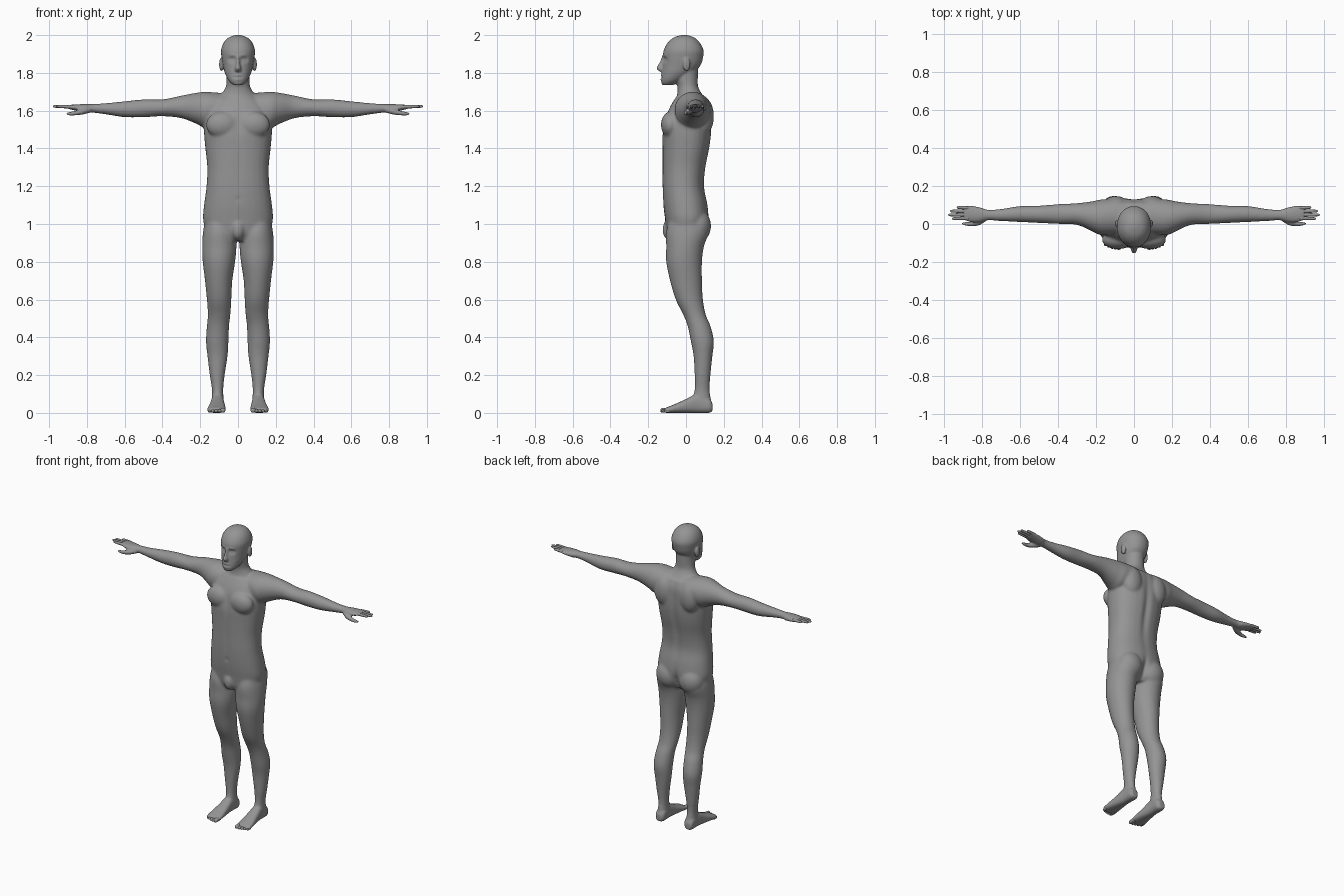
import bpy
import bmesh
from math import cos, sin, pi, exp, copysign
from mathutils import Matrix, Vector

if "Cube" in bpy.data.objects:
    bpy.data.objects.remove(bpy.data.objects["Cube"], do_unlink=True)

UNIT = 0.01  # all part sizes below are in hundredths

skin = bpy.data.materials.new("plain grey")
skin.use_nodes = True
grey = (0.3, 0.3, 0.3, 1)
skin.diffuse_color = grey
skin.node_tree.nodes["Principled BSDF"].inputs["Base Color"].default_value = grey


def catmull(rows, steps=5):
    """Smoothly interpolate between neighbouring cross-sections."""
    rows = [Vector(row) for row in rows]
    padded = [rows[0]] + rows + [rows[-1]]
    result = []
    for a, b, c, d in zip(padded, padded[1:], padded[2:], padded[3:]):
        for step in range(steps):
            t = step / steps
            result.append(b + (c - a) * (t / 2)
                          + (a * 2 - b * 5 + c * 4 - d) * (t * t / 2)
                          + (b * 3 - a - c * 3 + d) * (t * t * t / 2))
    return result + [rows[-1]]


def loft(bm, axis, rows, power=2.0, sides=28):
    """Skin rounded sections: (position, low, high, low, high) across an axis."""
    rings = []
    for pos, a0, a1, b0, b1 in catmull(rows):
        ring = []
        for i in range(sides):
            c, s = cos(2 * pi * i / sides), sin(2 * pi * i / sides)
            c = copysign(abs(c) ** (2 / power), c)
            s = copysign(abs(s) ** (2 / power), s)
            a = (a0 + a1) / 2 + c * (a1 - a0) / 2
            b = (b0 + b1) / 2 + s * (b1 - b0) / 2
            point = {"x": (pos, a, b), "y": (a, pos, b), "z": (a, b, pos)}[axis]
            ring.append(bm.verts.new(Vector(point) * UNIT))
        rings.append(ring)
    for low, high in zip(rings, rings[1:]):
        for i in range(sides):
            j = (i + 1) % sides
            bm.faces.new((low[i], low[j], high[j], high[i]))
    bm.faces.new(rings[0])
    bm.faces.new(rings[-1])


def centred_loft(bm, rows, power=2.0):
    """Loft upwards from rows of (height, half width, front, back)."""
    loft(bm, "z", [(z, -w, w, front, back) for z, w, front, back in rows], power)


def blob(bm, centre, radii):
    matrix = Matrix.Translation(Vector(centre) * UNIT) @ Matrix.Diagonal((*radii, 1 / UNIT)) 
    matrix = Matrix.LocRotScale(Vector(centre) * UNIT, None, Vector(radii) * UNIT)
    bmesh.ops.create_uvsphere(bm, u_segments=24, v_segments=16, radius=1, matrix=matrix)


def mirror(bm):
    copy = bmesh.ops.duplicate(bm, geom=bm.verts[:] + bm.edges[:] + bm.faces[:])
    verts = [item for item in copy["geom"] if isinstance(item, bmesh.types.BMVert)]
    bmesh.ops.scale(bm, vec=(-1, 1, 1), verts=verts)


def finish(bm, name):
    bmesh.ops.recalc_face_normals(bm, faces=bm.faces[:])
    mesh = bpy.data.meshes.new(name)
    bm.to_mesh(mesh)
    bm.free()
    mesh.materials.append(skin)
    mesh.shade_smooth()
    obj = bpy.data.objects.new(name, mesh)
    bpy.context.collection.objects.link(obj)
    return obj


# Paired parts, built on the left side and mirrored
body_bm = bmesh.new()
# arm and palm
loft(body_bm, "x", [
    (4, -2, 11, 160, 169), (10, -5, 13, 155, 169.5), (17, -6, 13, 151, 170),
    (22, -4, 12, 153, 169.5), (30, -.5, 11, 156, 168), (40, 0, 10.5, 157, 166),
    (50, .5, 9.7, 156.5, 166), (60, 1, 9.5, 156.5, 165), (70, 1.5, 8, 158, 164),
    (77, 2, 7.5, 159, 163.5), (81, 1, 8.7, 159, 163.5), (86, 1, 9.6, 160, 163.3),
    (90, 2.2, 9.4, 161, 163)])
# thumb
loft(body_bm, "x", [
    (78, 1.5, 5, 159, 162), (82, -.8, 3, 158, 161), (86, -1.2, 1.2, 157.5, 160),
    (89, -.8, 1.1, 157.4, 159.3), (91, -.2, .6, 158, 158.8)])
# leg
loft(body_bm, "z", [
    (104, 4, 17, -8, 10), (96, 1.5, 18.5, -10.5, 12), (88, .8, 19, -10.5, 9.5),
    (80, 1.5, 18.7, -10.5, 8.5), (70, 3, 17.5, -8.5, 8.5), (60, 3.5, 16.5, -5.5, 9),
    (52, 4, 16, -1.5, 10.5), (46, 4.7, 16.5, .8, 13), (38, 5, 17, 2.5, 14.8),
    (30, 5.5, 16.2, 4, 14), (20, 7, 15, 4.5, 13), (12, 7.8, 13.8, 4.5, 12.5),
    (5, 7.5, 14, 3, 13.5), (2, 8, 13.5, 4, 13)])
# foot
loft(body_bm, "y", [
    (14, 9, 13, 1, 5), (12, 7.5, 14, 0, 8), (6, 7.5, 14.2, 0, 10), (0, 7, 15, 0, 7.3),
    (-6, 6.5, 16, 0, 4.6), (-10, 6.5, 16.2, 0, 3), (-11.5, 7.5, 15, .2, 2.4)], 2.5)
blob(body_bm, (8.5, 6, 99), (8.5, 7.3, 9))        # buttock
blob(body_bm, (8.5, -8.3, 152.5), (8.5, 5, 7))    # chest muscle
blob(body_bm, (9.5, 9.5, 157), (7, 5.3, 10))      # shoulder blade
blob(body_bm, (8.8, .3, 184.5), (1.2, 2, 3.6))    # ear
mirror(body_bm)

# torso
centred_loft(body_bm, [
    (91, 11, -8, 7), (95, 16, -10, 10), (102, 18.5, -11, 12), (110, 18, -12, 11.5),
    (120, 16.7, -12.5, 9.7), (130, 16.3, -12.5, 10.5), (140, 17.3, -12.5, 12.5),
    (148, 18, -12.5, 13.5), (156, 18, -11, 13.5), (162, 16, -8.5, 13),
    (167, 11, -5.5, 11)], 2.3)
# neck
centred_loft(body_bm, [
    (163, 13, -6, 12), (167, 10.5, -5, 10), (170, 8, -4.5, 7.8), (173, 6.4, -4.6, 6.4),
    (178, 6, -6, 6.3), (184, 6, -6, 6.5)])
# head
centred_loft(body_bm, [
    (173.5, 2.5, -12.6, -7), (176, 5, -13.2, -2), (180, 7, -12.8, 4), (184, 8, -12.4, 7.7),
    (188, 8.7, -12.2, 9), (192, 9, -11.8, 9.3), (196, 7.6, -9.7, 7.3),
    (198.7, 5, -6.5, 4.5), (200, 1.5, -2.5, .7)], 2.1)
# nose
centred_loft(body_bm, [
    (180.5, 1.5, -13.6, -10), (182.3, 1.7, -15.6, -10), (185, 1, -14.4, -10),
    (189, .9, -12.6, -10)])
blob(body_bm, (0, -9, 97), (3.5, 3.5, 5.5))       # groin
body = finish(body_bm, "body")

# Fuse the parts into one skin
remesh = body.modifiers.new("fuse", "REMESH")
remesh.mode = "VOXEL"
remesh.voxel_size = 0.0055
graph = bpy.context.evaluated_depsgraph_get()
fused = bpy.data.meshes.new_from_object(body.evaluated_get(graph))
body.modifiers.clear()
body.data = fused
fused.materials.clear()
fused.materials.append(skin)

# Sculpted details: centre, spread, and push along y
details = [
    ((3.2, -11.5, 187), (1.9, 3, 1.3), 1.4),      # eye socket
    ((3.2, -11.5, 186.8), (1, 3, .7), -.7),       # eyelid
    ((3, -12, 189.3), (2.2, 3, .7), -.4),         # brow
    ((0, -13, 178.7), (1.8, 2, .6), -.5),         # upper lip
    ((0, -13, 177.6), (2.3, 2, .35), .8),         # mouth
    ((0, -13, 176.7), (1.6, 2, .6), -.5),         # lower lip
    ((0, 12, 140), (1.8, 5, 22), -1.4),           # spine
    ((0, -12, 152), (1.3, 4, 8), .9),             # breastbone
    ((0, -12.5, 127), (1.3, 4, 12), .4),          # belly line
    ((0, -12, 113), (.8, 3, .9), 1),              # navel
    ((0, 11, 97), (1.3, 6, 7), -2.5),             # cleft
]
for vert in fused.vertices:
    x, y, z = vert.co / UNIT
    for centre, spread, push in details:
        near = sum(((p - q) / r) ** 2 for p, q, r in zip((abs(x), y, z), centre, spread))
        if near < 9:
            vert.co.y += push * UNIT * exp(-near)

# Smooth the large forms strongly, face, hands and feet only lightly
group = body.vertex_groups.new(name="large forms")
for vert in fused.vertices:
    x, y, z = vert.co / UNIT
    weight = min((76 - abs(x)) / 6, (z - 8) / 8, (175 - z) / 6, 1)
    if weight > 0:
        group.add([vert.index], weight, "REPLACE")
for name, count, limit in (("strong", 24, group.name), ("light", 3, "")):
    smooth = body.modifiers.new(name, "SMOOTH")
    smooth.factor = 0.5
    smooth.iterations = count
    smooth.vertex_group = limit
fused.shade_smooth()

# Fingers
finger_bm = bmesh.new()
for root, end, tip in ((3.1, 2.8, 96), (4.9, 4.8, 98), (6.7, 6.8, 97), (8.4, 8.8, 93.5)):
    rows = []
    for along, radius in ((0, .95), (.4, .9), (.75, .8), (.93, .65), (1, .2)):
        y = root + (end - root) * along
        z = 162 + .3 * along
        rows.append((87 + (tip - 87) * along, y - radius, y + radius, z - radius, z + radius))
    loft(finger_bm, "x", rows, sides=14)
mirror(finger_bm)
finish(finger_bm, "fingers")

# Toes
toe_bm = bmesh.new()
for i, size in enumerate((1.35, 1, .95, .9, .85)):
    x = 8 + i * 1.75
    tip = -13.6 + .12 * i * i
    loft(toe_bm, "y", [
        (-8.5, x - size, x + size, .1, size * 2),
        (tip + 1.5, x - size, x + size, .1, size * 2),
        (tip + .4, x - size * .8, x + size * .8, .3, size * 1.7),
        (tip, x - size * .3, x + size * .3, .6, size * 1.2)], sides=14)
mirror(toe_bm)
finish(toe_bm, "toes")
